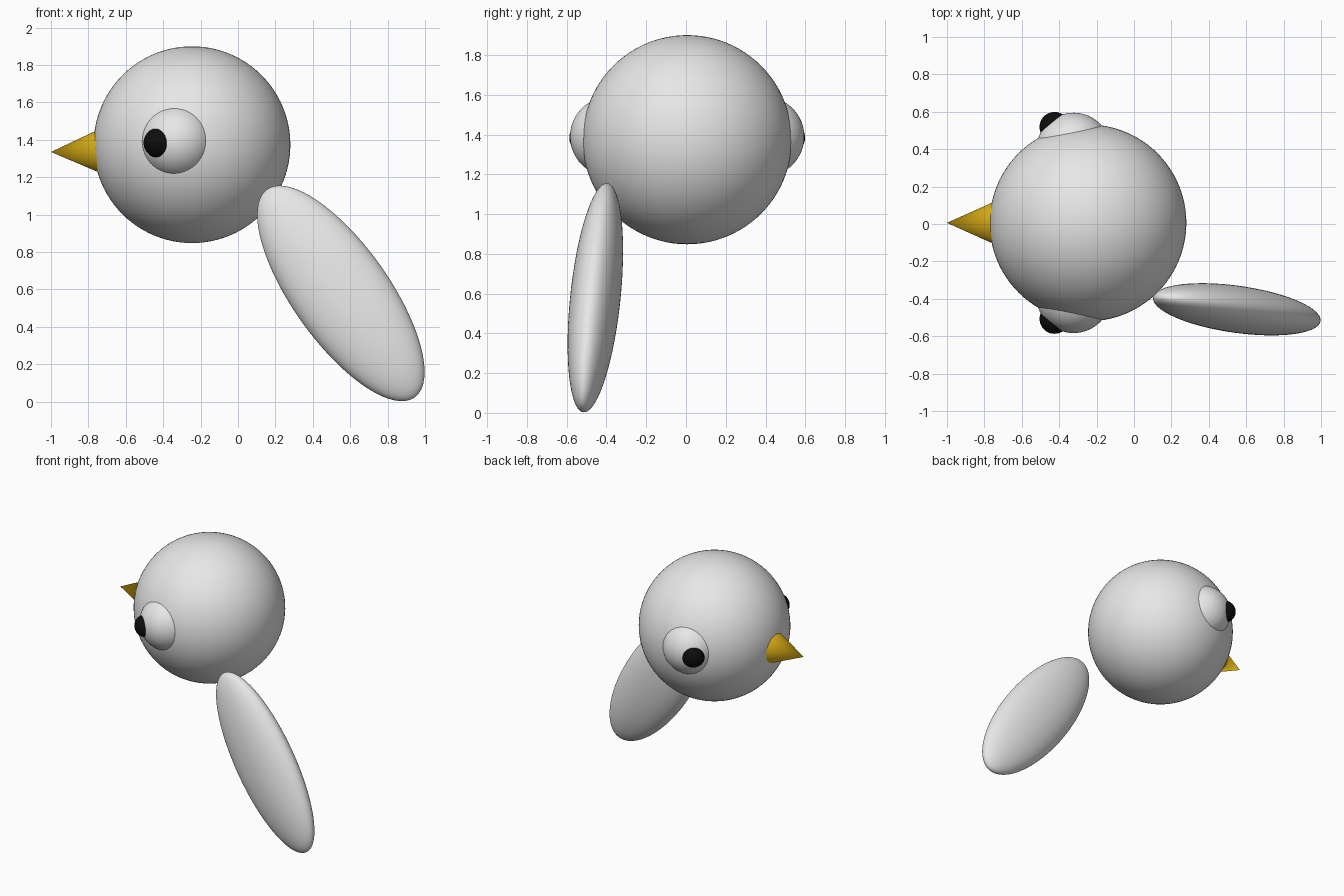
import bpy
import math
from mathutils import Matrix, Vector

if "Cube" in bpy.data.objects:
    bpy.data.objects.remove(bpy.data.objects["Cube"])

YC = 0.006  # symmetry plane of the head


def material(name, rgb):
    m = bpy.data.materials.new(name)
    m.diffuse_color = (*rgb, 1)
    m.use_nodes = True
    m.node_tree.nodes["Principled BSDF"].inputs["Base Color"].default_value = m.diffuse_color
    return m


GREY = material("light_grey", (0.8, 0.8, 0.8))
YELLOW = material("beak_yellow", (0.8, 0.48, 0.008))
BLACK = material("pupil_black", (0.004, 0.004, 0.004))


def finish(name, mat):
    ob = bpy.context.object
    ob.name = name
    ob.data.materials.append(mat)
    bpy.ops.object.shade_smooth_by_angle(angle=math.radians(40))
    return ob


def ball(name, centre, radius, mat, segments=64):
    bpy.ops.mesh.primitive_uv_sphere_add(
        segments=segments, ring_count=segments // 2, radius=radius, location=centre)
    return finish(name, mat)


# Head
ball("head", (-0.246, YC, 1.374), 0.526, GREY, 96)

# Eyes and pupils, mirrored on both sides of the head
for side, label in ((-1, "right"), (1, "left")):
    ball(label + "_eye", (-0.323, YC + side * 0.389, 1.39), 0.2, GREY)
    ball(label + "_pupil", (-0.425, YC + side * 0.513, 1.384), 0.08, BLACK, 48)

# Beak: cone pointing to -x, its base sunk into the head
tip, base = Vector((-1.0, YC, 1.335)), Vector((-0.65, YC, 1.342))
bpy.ops.mesh.primitive_cone_add(
    vertices=64, radius1=0.157, radius2=0, depth=(tip - base).length,
    location=(tip + base) / 2,
    rotation=(tip - base).to_track_quat('Z', 'Y').to_euler())
finish("beak", YELLOW)

# Wing: one flattened ellipsoid hanging down and back on the front side
length_axis = Vector((0.579, -0.093, -0.815)).normalized()
width_axis = Vector((0.815, -0.04, 0.579))
width_axis = (width_axis - length_axis * width_axis.dot(length_axis)).normalized()
thick_axis = length_axis.cross(width_axis)
wing = ball("wing", (0, 0, 0), 1, GREY, 80)
turn = Matrix((width_axis, thick_axis, length_axis)).transposed()
if turn.determinant() < 0:
    turn.col[1] = -turn.col[1]
wing.matrix_world = (Matrix.Translation((0.55, -0.456, 0.579))
                     @ turn.to_4x4() @ Matrix.Diagonal((0.259, 0.1245, 0.685, 1)))
